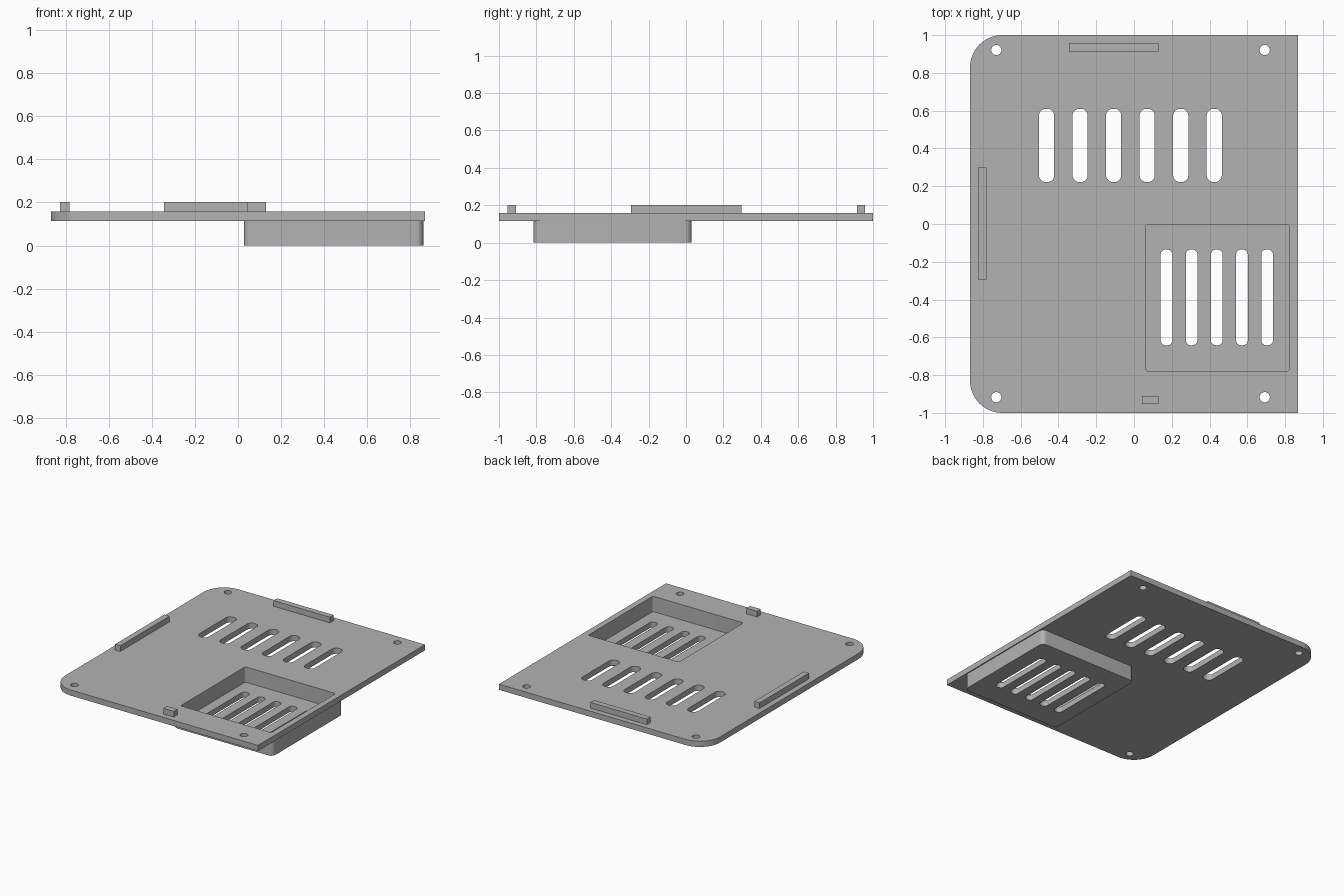
import bpy, bmesh
from math import pi, sin, cos

cube = bpy.data.objects.get("Cube")
if cube:
    bpy.data.objects.remove(cube, do_unlink=True)

grey = bpy.data.materials.new("plain grey")
grey.use_nodes = True
COLOUR = (0.45, 0.45, 0.45, 1)
grey.diffuse_color = COLOUR
grey.node_tree.nodes["Principled BSDF"].inputs["Base Color"].default_value = COLOUR

PLATE_LOW, PLATE_TOP, FLOOR_TOP = 0.115, 0.158, 0.042


def prism(name, x0, x1, y0, y1, z0, z1, radii=(0, 0, 0, 0), steps=8):
    """Upright block; radii round the corners -x-y, +x-y, +x+y, -x+y."""
    corners = ((x0, y0, 1, 1), (x1, y0, -1, 1), (x1, y1, -1, -1), (x0, y1, 1, -1))
    points = []
    for i, ((x, y, sx, sy), r) in enumerate(zip(corners, radii)):
        for k in range(steps + 1 if r else 1):
            a = pi + (i + k / steps) * pi / 2
            points.append((x + sx * r + r * cos(a), y + sy * r + r * sin(a)))
    bm = bmesh.new()
    face = bm.faces.new([bm.verts.new((x, y, z0)) for x, y in points])
    top = bmesh.ops.extrude_face_region(bm, geom=[face])["geom"]
    bmesh.ops.translate(bm, vec=(0, 0, z1 - z0),
                        verts=[v for v in top if isinstance(v, bmesh.types.BMVert)])
    bmesh.ops.remove_doubles(bm, verts=bm.verts, dist=1e-5)
    bmesh.ops.recalc_face_normals(bm, faces=bm.faces)
    mesh = bpy.data.meshes.new(name)
    bm.to_mesh(mesh)
    bm.free()
    mesh.materials.append(grey)
    obj = bpy.data.objects.new(name, mesh)
    bpy.context.collection.objects.link(obj)
    return obj


def combine(target, tool, operation):
    """Apply a boolean and discard the tool."""
    tool.hide_render = True
    mod = target.modifiers.new("combine", "BOOLEAN")
    mod.operation, mod.solver, mod.object = operation, "EXACT", tool
    bpy.context.view_layer.objects.active = target
    bpy.ops.object.modifier_apply(modifier=mod.name)
    bpy.data.objects.remove(tool, do_unlink=True)


def cut(x, y0, y1, width, radius):
    combine(panel, prism("cutter", x - width / 2, x + width / 2, y0, y1,
                         -0.1, 0.3, (radius,) * 4), "DIFFERENCE")


# Cover plate, rounded on its right side only
panel = prism("cover_plate", -0.868, 0.868, -1, 1, PLATE_LOW, PLATE_TOP,
              (0.17, 0, 0, 0.17), 14)

# Sunken tray under the plate, hollow from above
combine(panel, prism("tray", 0.028, 0.86, -0.815, 0.03, 0, 0.135, (0.035,) * 4), "UNION")
combine(panel, prism("pocket", 0.063, 0.822, -0.778, -0.003, FLOOR_TOP, 0.3,
                     (0.012,) * 4, 4), "DIFFERENCE")

# Vent slots in the plate and in the tray floor
for i in range(6):
    cut(-0.463 + 0.1776 * i, 0.222, 0.61, 0.08, 0.036)
for i in range(5):
    cut(0.172 + 0.1332 * i, -0.642, -0.135, 0.062, 0.027)

# Screw holes
for x in (-0.729, 0.692):
    for y in (-0.917, 0.921):
        cut(x, y - 0.027, y + 0.027, 0.054, 0.027)

# Locating tabs on top
prism("back_tab", -0.343, 0.13, 0.914, 0.958, PLATE_TOP - 0.01, 0.201)
prism("right_tab", -0.826, -0.782, -0.293, 0.298, PLATE_TOP - 0.01, 0.201)
prism("front_tab", 0.042, 0.13, -0.954, -0.91, PLATE_TOP - 0.01, 0.201)

# Smooth the rounded corners, keep the edges sharp
bpy.ops.object.select_all(action="DESELECT")
panel.select_set(True)
bpy.context.view_layer.objects.active = panel
bpy.ops.object.shade_smooth_by_angle(angle=0.6)
